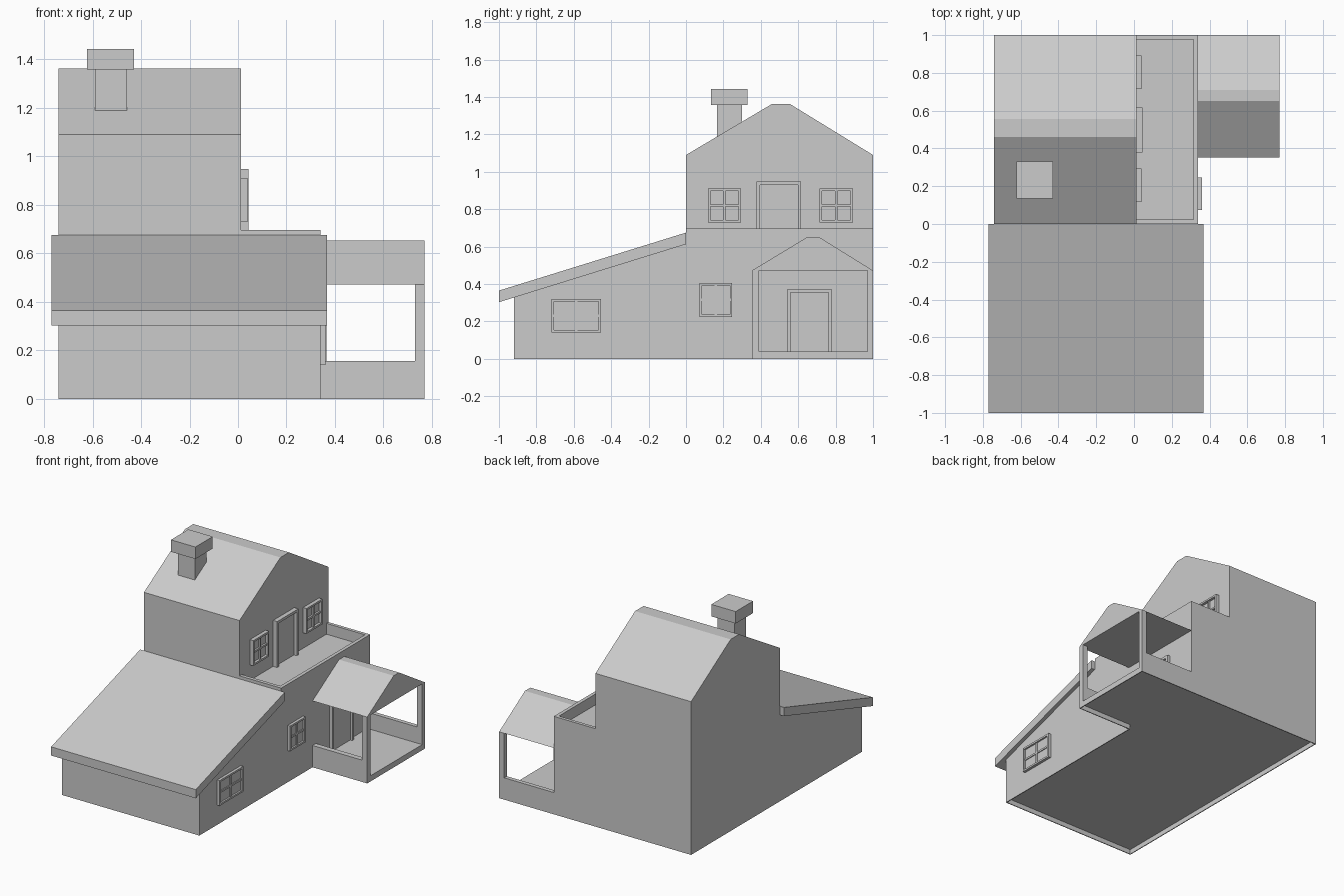
import bpy, bmesh
from mathutils import Vector

if "Cube" in bpy.data.objects:
    bpy.data.objects.remove(bpy.data.objects["Cube"])


def add_prism(bm, profile, x0, x1):
    """Closed (y, z) profile extruded along x."""
    face = bm.faces.new([bm.verts.new((x0, y, z)) for y, z in profile])
    ext = bmesh.ops.extrude_face_region(bm, geom=[face])["geom"]
    bmesh.ops.translate(bm, vec=(x1 - x0, 0, 0),
                        verts=[g for g in ext if isinstance(g, bmesh.types.BMVert)])


def add_box(bm, x, y, z):
    add_prism(bm, [(y[0], z[0]), (y[1], z[0]), (y[1], z[1]), (y[0], z[1])], *x)


def finish(name, bm):
    bmesh.ops.recalc_face_normals(bm, faces=bm.faces)
    mesh = bpy.data.meshes.new(name)
    bm.to_mesh(mesh)
    bm.free()
    obj = bpy.data.objects.new(name, mesh)
    bpy.context.collection.objects.link(obj)
    return obj


def prism(name, profile, x0, x1):
    bm = bmesh.new()
    add_prism(bm, profile, x0, x1)
    return finish(name, bm)


def boxes(name, *parts):
    bm = bmesh.new()
    for p in parts:
        add_box(bm, *p)
    return finish(name, bm)


def combine(target, other, operation):
    """Apply a boolean and discard the helper object."""
    other.hide_render = True
    mod = target.modifiers.new("bool", 'BOOLEAN')
    mod.operation, mod.solver, mod.object = operation, 'EXACT', other
    bpy.context.view_layer.objects.active = target
    bpy.ops.object.modifier_apply(modifier=mod.name)
    bpy.data.objects.remove(other)


def window(name, x, y, z, depth=0.027):
    """Framed window with a cross of glazing bars, facing +x."""
    f, front = 0.013, (x - 0.005, x + depth)
    bars = (x - 0.005, x + depth - 0.006)
    yc, zc = sum(y) / 2, sum(z) / 2
    inner_y = (y[0] + f, y[1] - f)
    inner_z = (z[0] + f, z[1] - f)
    boxes(name,
          (front, (y[0], y[0] + f), z), (front, (y[1] - f, y[1]), z),
          (front, inner_y, (z[0], z[0] + f)), (front, inner_y, (z[1] - f, z[1])),
          (bars, (yc - f / 2, yc + f / 2), inner_z),
          (bars, inner_y, (zc - f / 2, zc + f / 2)),
          ((x - 0.005, x + 0.008), inner_y, inner_z))


def door(name, x, y, z, depth=0.032):
    """Door leaf set back in a three-sided frame, facing +x."""
    f, front = 0.018, (x - 0.005, x + depth)
    boxes(name,
          (front, (y[0], y[0] + f), z), (front, (y[1] - f, y[1]), z),
          (front, (y[0] + f, y[1] - f), (z[1] - f, z[1])),
          ((x - 0.005, x + 0.01), (y[0] + f, y[1] - f), (z[0], z[1] - f)))


# Lower storey, tower with clipped gable roof, and porch merged in one shell
house = prism("house", [(-0.92, 0), (1, 0), (1, 0.697), (0, 0.697), (0, 0.63), (-0.92, 0.35)],
              -0.74, 0.34)
combine(house, prism("tower", [(0, 0.4), (1, 0.4), (1, 1.09), (0.555, 1.363), (0.46, 1.363), (0, 1.09)],
                     -0.74, 0.012), 'UNION')
combine(house, prism("porch", [(0.352, 0), (1, 0), (1, 0.472), (0.71, 0.652), (0.65, 0.652), (0.352, 0.472)],
                     0.2, 0.77), 'UNION')

# Porch openings, balcony recess and hollow underside
cuts = [((0.34, 0.73), (0.3, 1.1), (0.155, 0.472)),
        ((0.34, 0.9), (0.39, 0.97), (0.04, 0.472)),
        ((0.012, 0.315), (0.025, 0.977), (0.62, 0.8)),
        ]
for c in cuts:
    combine(house, boxes("cutter", c), 'DIFFERENCE')
t = 0.006
under = boxes("underside", ((-0.74 + t, 0.34 - t), (-0.92 + t, 1 - t), (-0.1, 0.034)))
combine(under, boxes("porch_underside", ((0.2, 0.77 - t), (0.352 + t, 1 - t), (-0.1, 0.034))), 'UNION')
combine(house, under, 'DIFFERENCE')

# Sloping front roof slab
prism("lean_to_roof", [(-1, 0.303), (0, 0.613), (0, 0.675), (-1, 0.365)], -0.77, 0.368)

# Chimney shaft and cap
boxes("chimney", ((-0.59, -0.457), (0.167, 0.3), (1.1, 1.36)))
boxes("chimney_cap", ((-0.622, -0.43), (0.135, 0.33), (1.358, 1.443)))

# Windows and doors on the right side
window("upper_window_front", 0.012, (0.117, 0.294), (0.73, 0.91))
window("upper_window_back", 0.012, (0.714, 0.893), (0.73, 0.91))
window("lower_window", 0.34, (0.073, 0.247), (0.225, 0.405), 0.02)
window("wide_window", 0.34, (-0.72, -0.455), (0.14, 0.32), 0.02)
door("balcony_door", 0.012, (0.378, 0.616), (0.62, 0.947))
door("porch_door", 0.34, (0.54, 0.78), (0.04, 0.372), 0.026)
